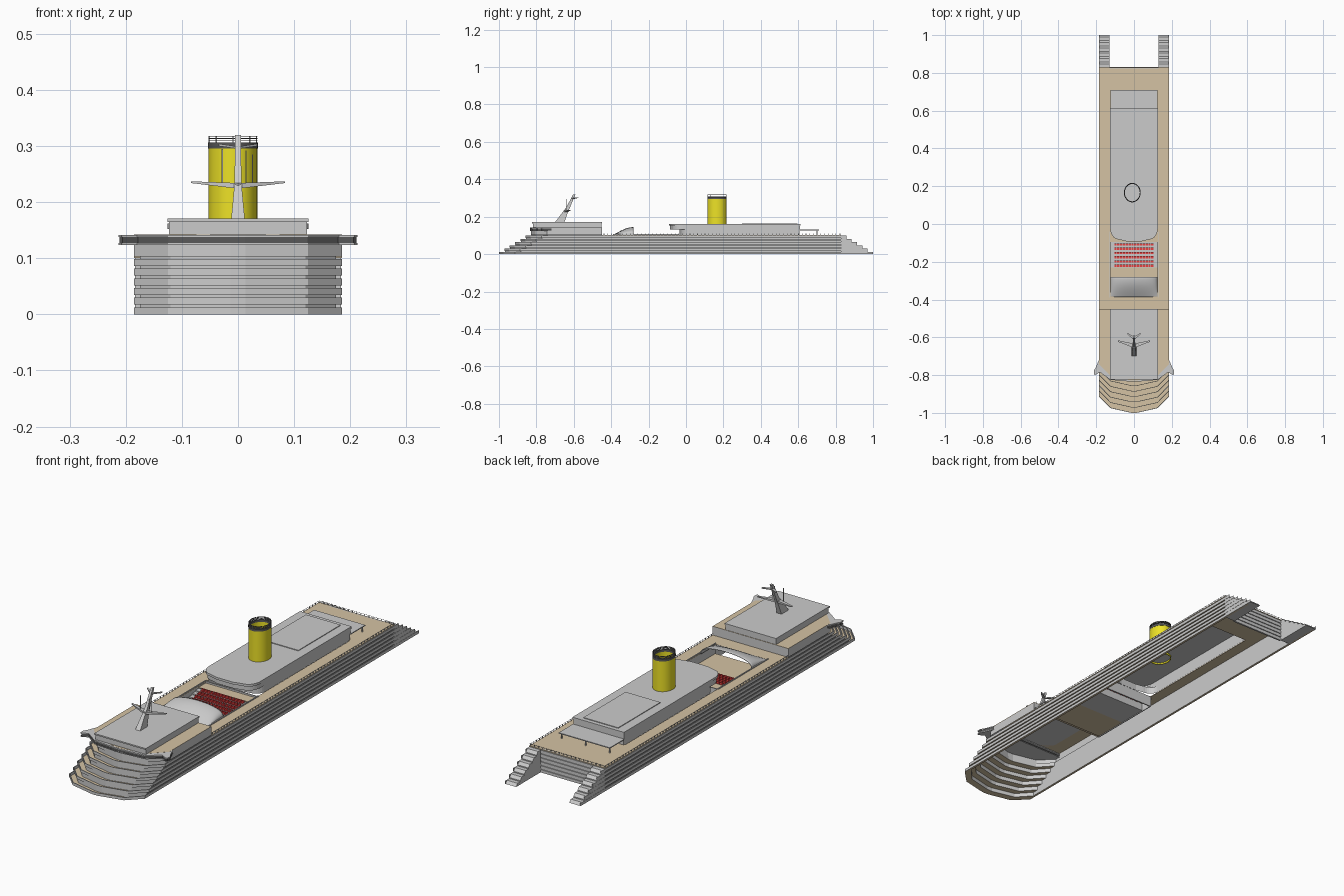
import bpy, bmesh, math
from mathutils import Vector, Matrix

if "Cube" in bpy.data.objects:
    bpy.data.objects.remove(bpy.data.objects["Cube"])

def material(name, rgb):
    m = bpy.data.materials.new(name)
    m.diffuse_color = (*rgb, 1)
    m.use_nodes = True
    m.node_tree.nodes["Principled BSDF"].inputs["Base Color"].default_value = m.diffuse_color
    return m

TAN = material("deck_tan", (0.66, 0.54, 0.37))
YELLOW = material("funnel_yellow", (0.85, 0.76, 0.02))
DARK = material("dark_trim", (0.1, 0.1, 0.1))
RED = material("seat_red", (0.8, 0.05, 0.05))

def finish(name, bm, mat=None, smooth=False):
    bmesh.ops.recalc_face_normals(bm, faces=bm.faces[:])
    me = bpy.data.meshes.new(name)
    bm.to_mesh(me)
    bm.free()
    ob = bpy.data.objects.new(name, me)
    bpy.context.collection.objects.link(ob)
    if mat:
        me.materials.append(mat)
    if smooth:
        bpy.ops.object.select_all(action='DESELECT')
        ob.select_set(True)
        bpy.context.view_layer.objects.active = ob
        bpy.ops.object.shade_smooth_by_angle(angle=math.radians(35))
    return ob

def boxes(name, items, mat=None):
    """items: (x0, x1, y0, y1, z0, z1)"""
    bm = bmesh.new()
    for x0, x1, y0, y1, z0, z1 in items:
        m = Matrix.Translation(((x0 + x1) / 2, (y0 + y1) / 2, (z0 + z1) / 2)) @ \
            Matrix.Diagonal((x1 - x0, y1 - y0, z1 - z0, 1))
        bmesh.ops.create_cube(bm, size=1, matrix=m)
    return finish(name, bm, mat)

def loft(name, rings, closed=False, cap_start=False, cap_end=False, mat=None, smooth=False):
    """Skin a list of equal-length point rings."""
    bm = bmesh.new()
    rows = [[bm.verts.new(p) for p in r] for r in rings]
    n = len(rows[0])
    for a, b in zip(rows, rows[1:]):
        for k in range(n if closed else n - 1):
            j = (k + 1) % n
            bm.faces.new((a[k], a[j], b[j], b[k]))
    if cap_start:
        bm.faces.new(rows[0])
    if cap_end:
        bm.faces.new(rows[-1])
    return finish(name, bm, mat, smooth)

def at(pts, z):
    return [(x, y, z) for x, y in pts]

def mirrored(half):
    return half + [(-x, y) for x, y in reversed(half)]

# Stacked balcony decks, stepping back at bow and stern
H, STEP, DECKS = 0.0172, 0.0285, 6
TOP = H * DECKS

def outline(i, end, inset=0.0, back=0.0):
    s = STEP * i + back
    return mirrored([(0.185 - inset, end), (0.185 - inset, -0.915 + s),
                     (0.125 - inset / 2, -0.975 + s), (0.013, -1 + s)])

for i in range(DECKS):
    end, z = 1 - STEP * i, i * H
    rail, edge = outline(i, end), outline(i, end, 0.003, 0.003)
    inner = outline(i, end - STEP, 0.010, STEP + 0.003)
    loft(f"bulwark_{i}", [at(rail, z), at(rail, z + 0.0125), at(edge, z + 0.0125), at(edge, z)])
    loft(f"balcony_floor_{i}", [at(rail, z), at(inner, z)], mat=TAN)
    loft(f"cabin_wall_{i}", [at(inner, z), at(inner, z + H)])

# Stern wings: stepped terraces either side of the recessed transom
profile = [(0.829, 0)]
for i in range(DECKS):
    e = 1 - STEP * i
    profile += [(e, i * H), (e - 0.010, i * H + 0.0125), (e - STEP, i * H + 0.0125)]
profile.append((0.829, TOP))
for side, name in ((1, "right"), (-1, "left")):
    loft(f"stern_wing_{name}", [[(side * x, y, z) for y, z in profile] for x in (0.13, 0.184)],
         closed=True, cap_start=True, cap_end=True)
boxes("transom", [(-0.13, 0.13, 0.822, 0.826, 0, TOP)] +
      [(-0.13, 0.13, 0.824, 0.83, i * H, i * H + 0.0125) for i in range(DECKS)])

# Main deck, open over the amphitheatre and under the aft house
zt = (TOP - 0.003, TOP)
boxes("main_deck", [(0.125, 0.185, -0.45, 0.83, *zt), (-0.185, -0.125, -0.45, 0.83, *zt),
                    (-0.125, 0.125, 0.6, 0.83, *zt), (-0.125, 0.125, -0.45, -0.385, *zt)], TAN)

# Deck railing: posts and a thin top bar
rails = [(-0.184, 0.184, 0.827, 0.828, TOP + 0.007, TOP + 0.008)]
for s in (-1, 1):
    rails.append((s * 0.183 - 0.0005, s * 0.183 + 0.0005, -0.45, 0.828, TOP + 0.007, TOP + 0.008))
    rails += [(s * 0.183 - 0.001, s * 0.183 + 0.001, -0.44 + k * 0.02, -0.437 + k * 0.02, TOP, TOP + 0.008)
              for k in range(64)]
rails += [(-0.18 + k * 0.02, -0.178 + k * 0.02, 0.826, 0.828, TOP, TOP + 0.008) for k in range(19)]
boxes("deck_railing", rails)

# Amphitheatre basin, stage, tiers and seats
boxes("theatre_walls", [(s * 0.128 - 0.002, s * 0.128 + 0.002, -0.39, -0.04, 0.055, TOP + 0.004) for s in (-1, 1)] +
      [(-0.13, 0.13, -0.045, -0.04, 0.055, TOP)])
boxes("theatre_stage", [(-0.126, 0.126, -0.385, -0.23, 0.058, 0.062)], TAN)
boxes("theatre_landing", [(-0.126, 0.126, -0.095, -0.045, 0.092, 0.096)], TAN)
ROWS, D = 6, 0.0225
boxes("seat_tiers", [(-0.126, 0.126, -0.23 + r * D, -0.23 + (r + 1) * D, 0.058, 0.064 + r * 0.0055)
                     for r in range(ROWS)])
seats = []
for r in range(ROWS):
    for c in range(14):
        x, y, z = -0.104 + c * 0.015, -0.227 + r * D, 0.064 + r * 0.0055
        seats += [(x, x + 0.012, y, y + 0.011, z, z + 0.004),
                  (x, x + 0.012, y + 0.009, y + 0.012, z, z + 0.010)]
boxes("seats", seats, RED)

# Arched stage canopy, falling toward the bow
canopy = []
for a in range(13):
    t = a / 12
    y = -0.39 + 0.11 * t
    canopy.append([(-0.125 * math.cos(math.pi * b / 24), y,
                    TOP - 0.002 + 0.043 * math.sin(t * math.pi / 2) * math.sin(math.pi * b / 24) ** 0.7)
                   for b in range(25)])
ob = loft("stage_canopy", canopy, smooth=True)
ob.modifiers.new("thickness", 'SOLIDIFY').thickness = 0.003

# Bridge block with window band, wings and roof
bridge = outline(6, -0.45)
loft("bridge_lower", [at(bridge, TOP), at(bridge, 0.141)], closed=True)
loft("bridge_roof", [at(bridge, 0.139), at(bridge, 0.142)], closed=True, cap_end=True, mat=TAN)
band = mirrored([(0.186, -0.72), (0.205, -0.765), (0.213, -0.775), (0.213, -0.795), (0.208, -0.80),
                 (0.18, -0.785), (0.125, -0.825), (0.013, -0.835)])
loft("bridge_band", [at(band, 0.124), at(band, 0.127)], closed=True, cap_start=True)
glass = [(x * 0.99, y + 0.002) for x, y in band]
loft("bridge_windows", [at(glass, 0.127), at(glass, 0.138)], closed=True, mat=DARK)
loft("bridge_brow", [at(band, 0.138), at(band, 0.1415)], closed=True, cap_end=True, cap_start=True)
boxes("bridge_upper", [(-0.123, 0.123, -0.818, -0.452, 0.142, 0.165),
                       (-0.126, 0.126, -0.824, -0.449, 0.165, 0.171)])

# Aft deckhouse with rounded front
def house(w, front, depth, end):
    corner = [(w - 0.045 + 0.045 * math.cos(a), front + depth - depth * math.sin(a) * 0.85)
              for a in [k * math.pi / 16 for k in range(9)]]
    return mirrored([(w, end)] + corner + [(0.04, front)])

lower, upper, lip = house(0.121, -0.035, 0.05, 0.608), house(0.123, -0.085, 0.07, 0.61), house(0.126, -0.092, 0.07, 0.613)
loft("house_lower", [at(lower, TOP - 0.003), at(lower, 0.131)], closed=True)
loft("house_upper", [at(lower, 0.131), at(upper, 0.131), at(upper, 0.152)], closed=True)
loft("house_roof", [at(upper, 0.152), at(lip, 0.152), at(lip, 0.162)], closed=True, cap_end=True)
boxes("roof_panel", [(-0.085, 0.085, 0.30, 0.595, 0.161, 0.165)])
boxes("aft_awning", [(-0.125, 0.125, 0.61, 0.71, 0.127, 0.131)] +
      [(x - 0.002, x + 0.002, 0.698, 0.702, TOP, 0.127) for x in (-0.118, 0, 0.118)])

# Funnel: oval shell with dark crown and open rings
def oval(z, f=1.0):
    return [(-0.009 + 0.044 * f * math.cos(2 * math.pi * k / 40),
             0.166 + 0.051 * f * math.sin(2 * math.pi * k / 40), z) for k in range(40)]

def oval_ring(name, z0, z1, f0, f1, mat=None):
    loft(name, [oval(z0, f1), oval(z1, f1), oval(z1, f0), oval(z0, f0), oval(z0, f1)],
         closed=True, mat=mat, smooth=True)

oval_ring("funnel", 0.155, 0.296, 0.92, 0.99, YELLOW)
oval_ring("funnel_crown", 0.296, 0.306, 0.9, 1.01, DARK)
for k in range(3):
    oval_ring(f"funnel_ring_{k}", 0.3085 + k * 0.004, 0.310 + k * 0.004, 0.93, 1.0, DARK)
boxes("funnel_ring_posts", [(x - 0.001, x + 0.001, y - 0.001, y + 0.001, 0.305, 0.318)
                            for x, y, _ in oval(0, 0.96)[::5]])

# Leaning mast with swept arms and antennas
def spar(name, sections):
    """sections: (centre x, y, z, half x, half y)"""
    loft(name, [[(x - a, y - b, z), (x + a, y - b, z), (x + a, y + b, z), (x - a, y + b, z)]
                for x, y, z, a, b in sections], closed=True, cap_start=True, cap_end=True)

spar("mast", [(0, -0.675, 0.171, 0.012, 0.025), (0, -0.645, 0.225, 0.007, 0.014),
              (0, -0.63, 0.25, 0.006, 0.010), (0, -0.597, 0.32, 0.005, 0.006)])
for s, name in ((1, "right"), (-1, "left")):
    loft(f"mast_arm_{name}", [[(s * x, y - d, z), (s * x, y + d, z), (s * x, y + d, z + h), (s * x, y - d, z + h)]
                              for x, y, z, d, h in ((0, -0.645, 0.224, 0.011, 0.010),
                                                    (0.084, -0.62, 0.234, 0.004, 0.003))],
         closed=True, cap_start=True, cap_end=True)
    loft(f"mast_fin_{name}", [[(s * x, y - d, z), (s * x, y + d, z), (s * x, y + d, z + 0.004), (s * x, y - d, z + 0.004)]
                              for x, y, z, d in ((0, -0.605, 0.295, 0.008), (0.035, -0.58, 0.300, 0.004))],
         closed=True, cap_start=True, cap_end=True)
boxes("mast_antennas", [(x - 0.001, x + 0.001, -0.641, -0.639, 0.228, t)
                        for x, t in ((-0.028, 0.295), (0.014, 0.292), (0.026, 0.285))])
